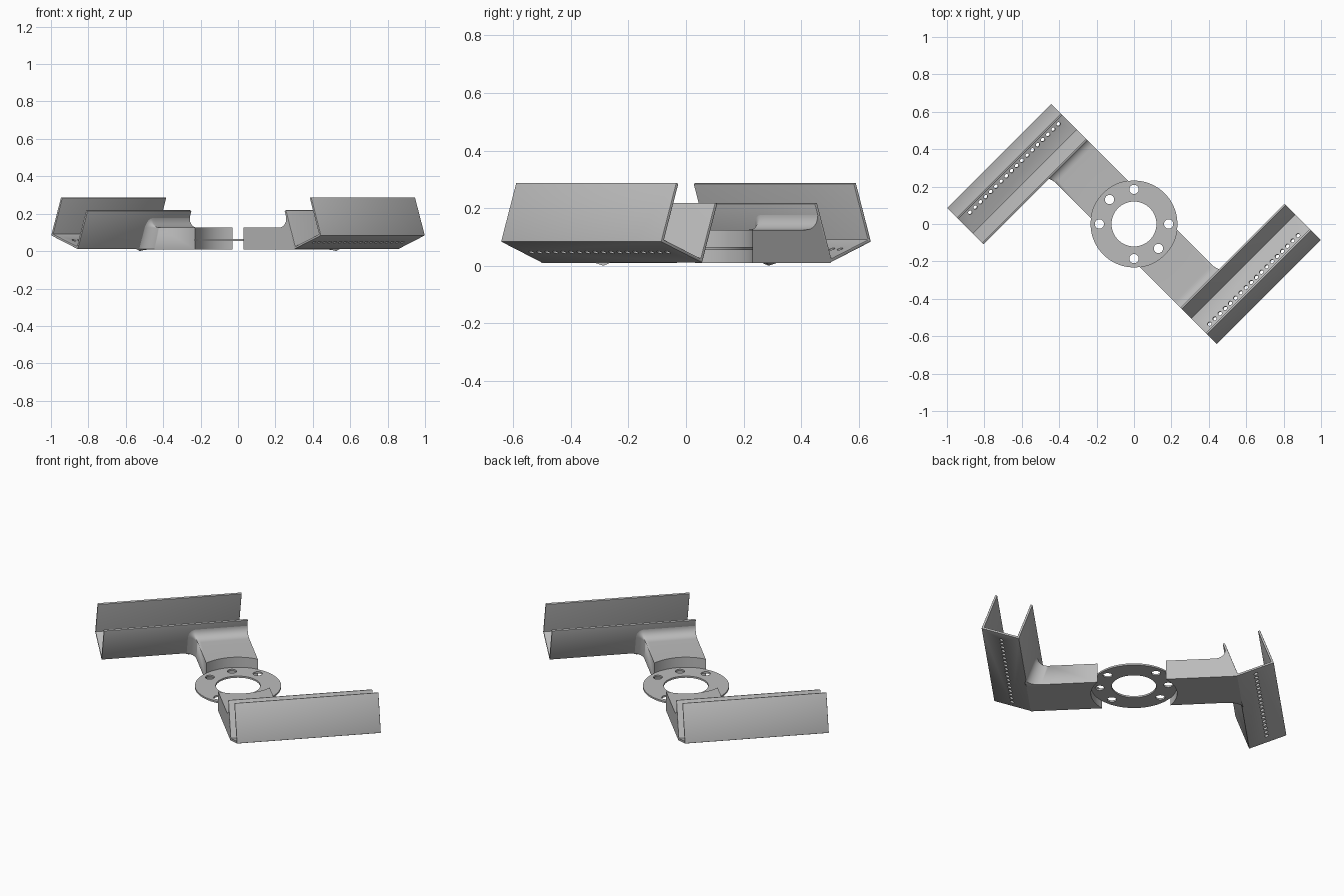
import bpy, bmesh
from math import sin, cos, tan, pi, radians, sqrt
from mathutils import Matrix

cube = bpy.data.objects.get("Cube")
if cube:
    bpy.data.objects.remove(cube, do_unlink=True)

grey = bpy.data.materials.new("plain_grey")
grey.use_nodes = True
COLOR = (0.5, 0.5, 0.5, 1)
grey.diffuse_color = COLOR
grey.node_tree.nodes["Principled BSDF"].inputs["Base Color"].default_value = COLOR

TILT = radians(20)
FOOT_U, FLOOR_Z = 0.566, 0.01       # lower inner corner of the channel
V0, V1 = -0.141, 0.646              # channel ends
RING_R = 0.232


def make(name, bm):
    bmesh.ops.remove_doubles(bm, verts=bm.verts, dist=1e-5)
    bmesh.ops.recalc_face_normals(bm, faces=bm.faces)
    mesh = bpy.data.meshes.new(name)
    bm.to_mesh(mesh)
    bm.free()
    mesh.materials.append(grey)
    ob = bpy.data.objects.new(name, mesh)
    bpy.context.collection.objects.link(ob)
    return ob


def cylinders(name, spots, radius, depth, tilt=0, segs=24):
    """One mesh holding a cylinder at every spot."""
    bm = bmesh.new()
    for p in spots:
        bmesh.ops.create_cone(bm, cap_ends=True, segments=segs, radius1=radius, radius2=radius,
                              depth=depth, matrix=Matrix.Translation(p) @ Matrix.Rotation(-tilt, 4, 'Y'))
    return make(name, bm)


def cut(ob, *cutters):
    """Subtract the cutters, bake the result and remove them."""
    for c in cutters:
        m = ob.modifiers.new("cut", 'BOOLEAN')
        m.operation, m.solver, m.object = 'DIFFERENCE', 'EXACT', c
    bpy.context.view_layer.update()
    dg = bpy.context.evaluated_depsgraph_get()
    baked = bpy.data.meshes.new_from_object(ob.evaluated_get(dg))
    ob.modifiers.clear()
    ob.data = baked
    for c in cutters:
        bpy.data.objects.remove(c, do_unlink=True)


def smooth(ob):
    bpy.ops.object.select_all(action='DESELECT')
    ob.select_set(True)
    bpy.context.view_layer.objects.active = ob
    bpy.ops.object.shade_smooth_by_angle(angle=radians(30))


# Hub ring with bolt holes
hub = cylinders("hub_ring", [(0, 0, 0.06)], RING_R, 0.01, segs=96)
bore = cylinders("bore_cutter", [(0, 0, 0.06)], 0.12, 0.1, segs=72)
angles = [0, 90, 180, 270, 135, 315]
bolts = cylinders("bolt_cutter", [(0.185 * cos(radians(a)), 0.185 * sin(radians(a)), 0.06)
                                  for a in angles], 0.025, 0.1)
cut(hub, bore, bolts)


def tilted(a, b):
    return FOOT_U + a * cos(TILT) - b * sin(TILT), FLOOR_Z + a * sin(TILT) + b * cos(TILT)


# Tilted U channel, extruded sideways from its cross-section
def channel(name):
    w, h, t = 0.215, 0.2187, 0.012
    prof = [(0, 0), (w, 0), (w, h), (w - t, h), (w - t, t), (t, t), (t, h), (0, h)]
    bm = bmesh.new()
    verts = []
    for a, b in prof:
        u, z = tilted(a, b)
        verts.append(bm.verts.new((u, V0, z)))
    face = bm.faces.new(verts)
    ext = bmesh.ops.extrude_face_region(bm, geom=[face])
    bmesh.ops.translate(bm, vec=(0, V1 - V0, 0),
                        verts=[g for g in ext["geom"] if isinstance(g, bmesh.types.BMVert)])
    ob = make(name, bm)
    bev = ob.modifiers.new("soft_edges", 'BEVEL')
    bev.width, bev.segments = 0.003, 2
    u, z = tilted(w / 2, t / 2)
    n = 18
    holes = [(u, -0.092 + 0.668 * i / (n - 1), z) for i in range(n)]
    cut(ob, cylinders("hole_cutter", holes, 0.011, 0.06, TILT, 16))
    return ob


# Arm: lofted sections, concave at the hub and flaring into the channel wall
def arm(name):
    half, top, cols, steps, corner = 0.141, 0.125, 16, 10, 6

    def section(dv, dz, dip):
        across = [-half + 2 * half * i / cols for i in range(cols + 1)]
        pts = [(v, FLOOR_Z) for v in across]
        pts[-1] = (half + dv * 0.5, FLOOR_Z - dip)
        pts.append((half + dv, FLOOR_Z))
        for k in range(corner + 1):
            a = pi / 2 * k / corner
            pts.append((half + dv * cos(a), top + dz * sin(a)))
        return pts + [(v, top + dz) for v in reversed(across[:-1])]

    bm = bmesh.new()
    rings = [[bm.verts.new((sqrt(RING_R ** 2 - v * v), v, z)) for v, z in section(0, 0, 0)]]
    for j in range(steps + 1):
        t = pi / 2 * j / steps
        d = 1 - cos(t)
        reach = 0.075 * (1 - sin(t)) - 0.004 * d
        rings.append([bm.verts.new((FOOT_U - tan(TILT) * (z - FLOOR_Z) - reach, v, z))
                      for v, z in section(0.055 * d, 0.07 * d, 0.01 * d)])
    n = len(rings[0])
    for r, s in zip(rings, rings[1:]):
        for i in range(n):
            k = (i + 1) % n
            bm.faces.new((r[i], r[k], s[k], s[i]))
    # Hub end closed in vertical strips, wall end as one face
    r = rings[0]
    for i in range(cols):
        bm.faces.new((r[i], r[i + 1], r[n - 2 - i] if i < cols - 1 else r[n - 1 - cols], r[n - 1 - i]))
    bm.faces.new(rings[-1])
    return make(name, bm)


for side, turn in (("left", -45), ("right", 135)):
    for ob in (channel(side + "_channel"), arm(side + "_arm")):
        ob.data.transform(Matrix.Rotation(radians(turn), 4, 'Z'))
        smooth(ob)
smooth(hub)
